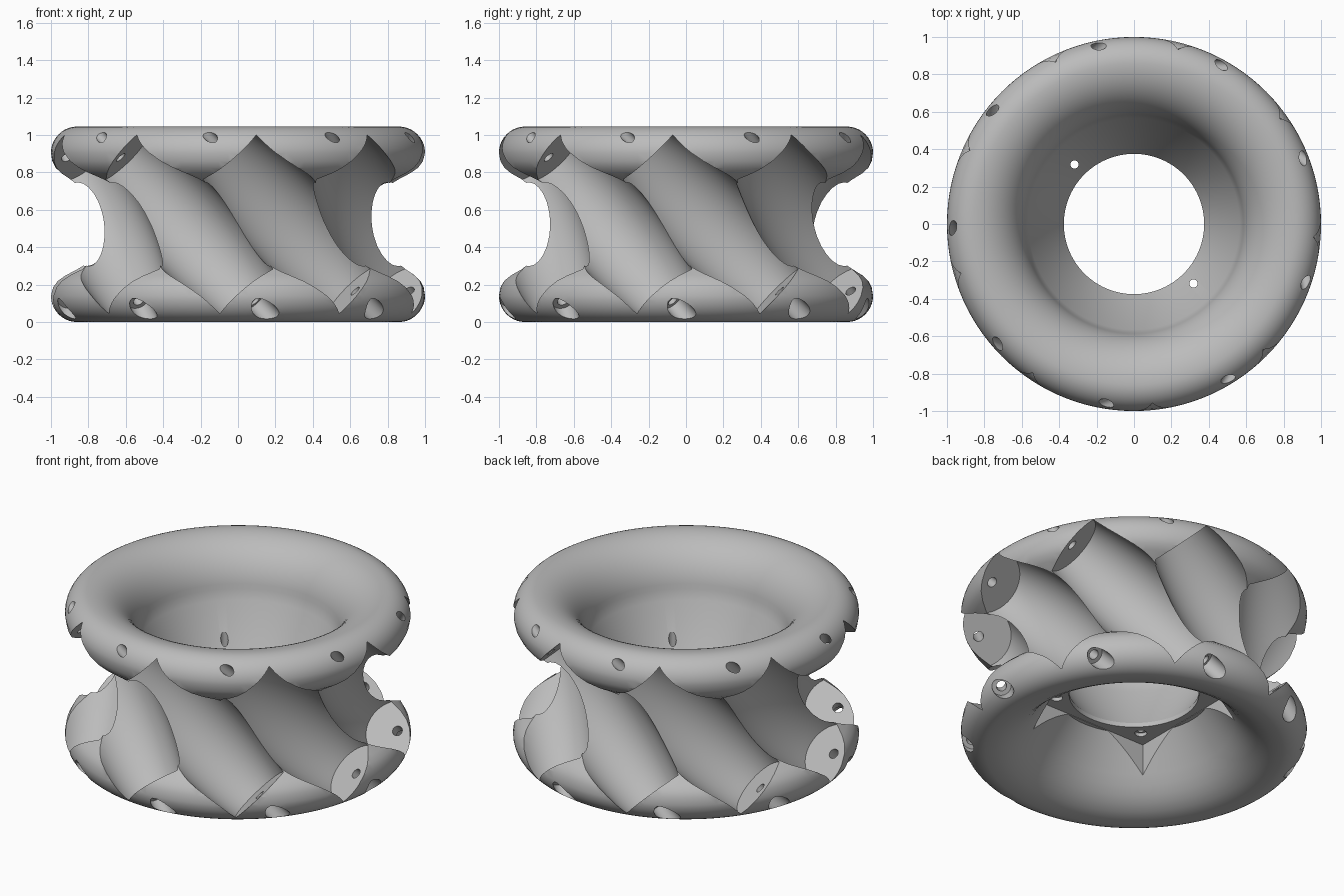
import bpy, bmesh, math
from mathutils import Vector, Matrix

cube = bpy.data.objects.get("Cube")
if cube:
    bpy.data.objects.remove(cube)

HEIGHT = 1.045
MID = HEIGHT / 2
ROLLERS = 9
AXIS_R = 0.85      # distance of roller axes from the wheel axis
HALF = 0.505       # half length of a roller pocket

grey = bpy.data.materials.new("grey")
grey.use_nodes = True
grey.diffuse_color = (0.5, 0.5, 0.5, 1)
grey.node_tree.nodes["Principled BSDF"].inputs["Base Color"].default_value = (0.5, 0.5, 0.5, 1)


def arc(cx, cz, rx, rz, start, end, n):
    """Points of an elliptical arc in the (radius, height) plane."""
    angles = [math.radians(start + (end - start) * i / n) for i in range(n + 1)]
    return [(cx + rx * math.cos(a), cz + rz * math.sin(a)) for a in angles]


def lathe(name, profile, steps, closed=False):
    """Revolve a (radius, height) profile around z."""
    bm = bmesh.new()
    verts = [bm.verts.new((r, 0, z)) for r, z in profile]
    edges = [bm.edges.new(pair) for pair in zip(verts, verts[1:])]
    if closed:
        edges.append(bm.edges.new((verts[-1], verts[0])))
    bmesh.ops.spin(bm, geom=verts + edges, cent=(0, 0, 0), axis=(0, 0, 1),
                   angle=math.tau, steps=steps, use_merge=False)
    bmesh.ops.remove_doubles(bm, verts=bm.verts, dist=0.0001)
    bmesh.ops.recalc_face_normals(bm, faces=bm.faces)
    mesh = bpy.data.meshes.new(name)
    bm.to_mesh(mesh)
    bm.free()
    mesh.materials.append(grey)
    obj = bpy.data.objects.new(name, mesh)
    bpy.context.collection.objects.link(obj)
    return obj


# Hub: rounded rims flowing into a waist, funnel above and bell below
under_rim = [(0.993, 0.86), (0.975, 0.825), (0.945, 0.796), (0.9, 0.765),
             (0.855, 0.73), (0.82, 0.68), (0.795, 0.61)]
outside = [(r, HEIGHT - z) for r, z in under_rim]
outside += [(0.785, MID)] + under_rim[::-1]
profile = [(0.44, 0.37), (0.52, 0.262), (0.58, 0.178), (0.62, 0.125),
           (0.66, 0.083), (0.7, 0.05), (0.75, 0.022), (0.8, 0.006)]
profile += arc(0.86, 0.14, 0.14, 0.14, -90, 0, 10)
profile += outside
profile += arc(0.86, HEIGHT - 0.14, 0.14, 0.14, 0, 90, 10)
profile += arc(0.86, 0.74, 0.28, HEIGHT - 0.74, 90, 172, 14)[1:]
profile += [(0.565, 0.72), (0.375, 0.4), (0.375, 0.37)]
hub = lathe("roller_wheel_hub", profile, 120, closed=True)

# Barrel pocket with axle bore and a wider bore at the lower end
barrel = []
for i in range(21):
    t = HALF * (i / 10 - 1)
    barrel.append((math.sqrt(1.1 ** 2 - t * t / 2) - AXIS_R, t))
pocket = [(0, -0.76), (0.03, -0.76), (0.03, -HALF)] + barrel
pocket += [(0.03, HALF), (0.03, 0.58), (0.056, 0.58), (0.056, 0.76), (0, 0.76)]

cutters = []
for k in range(ROLLERS):
    a = math.radians(-70) + math.tau * k / ROLLERS
    direction = Vector((-math.sin(a), math.cos(a), -1)).normalized()
    cutter = lathe("pocket_cutter", pocket, 48)
    place = Matrix.Translation((AXIS_R * math.cos(a), AXIS_R * math.sin(a), MID))
    cutter.data.transform(place @ direction.to_track_quat('Z', 'Y').to_matrix().to_4x4())
    cutters.append(cutter)

# Square mounting seat whose corners bite into the bell
seat = [(0, -0.1), (0.585, -0.1), (0.585, 0.373), (0, 0.373)]
cutter = lathe("seat_cutter", seat, 4)
cutter.data.transform(Matrix.Rotation(math.radians(45), 4, 'Z'))
cutters.append(cutter)

# Screw holes in the seat corners; one opposite pair goes through
for k in range(4):
    a = math.radians(45 + 90 * k)
    top = 0.7 if k % 2 else 0.43
    screw = [(0, 0.2), (0.035, 0.2), (0.035, 0.395), (0.022, 0.395), (0.022, top), (0, top)]
    cutter = lathe("screw_cutter", screw, 24)
    cutter.data.transform(Matrix.Translation((0.45 * math.cos(a), 0.45 * math.sin(a), 0)))
    cutters.append(cutter)

bpy.context.view_layer.objects.active = hub
for cutter in cutters:
    cutter.hide_render = True
    cut = hub.modifiers.new("cut", 'BOOLEAN')
    cut.operation = 'DIFFERENCE'
    cut.solver = 'EXACT'
    cut.object = cutter
    bpy.ops.object.modifier_apply(modifier=cut.name)
    bpy.data.objects.remove(cutter)

bpy.ops.object.select_all(action='DESELECT')
hub.select_set(True)
bpy.ops.object.shade_smooth_by_angle(angle=math.radians(28))
